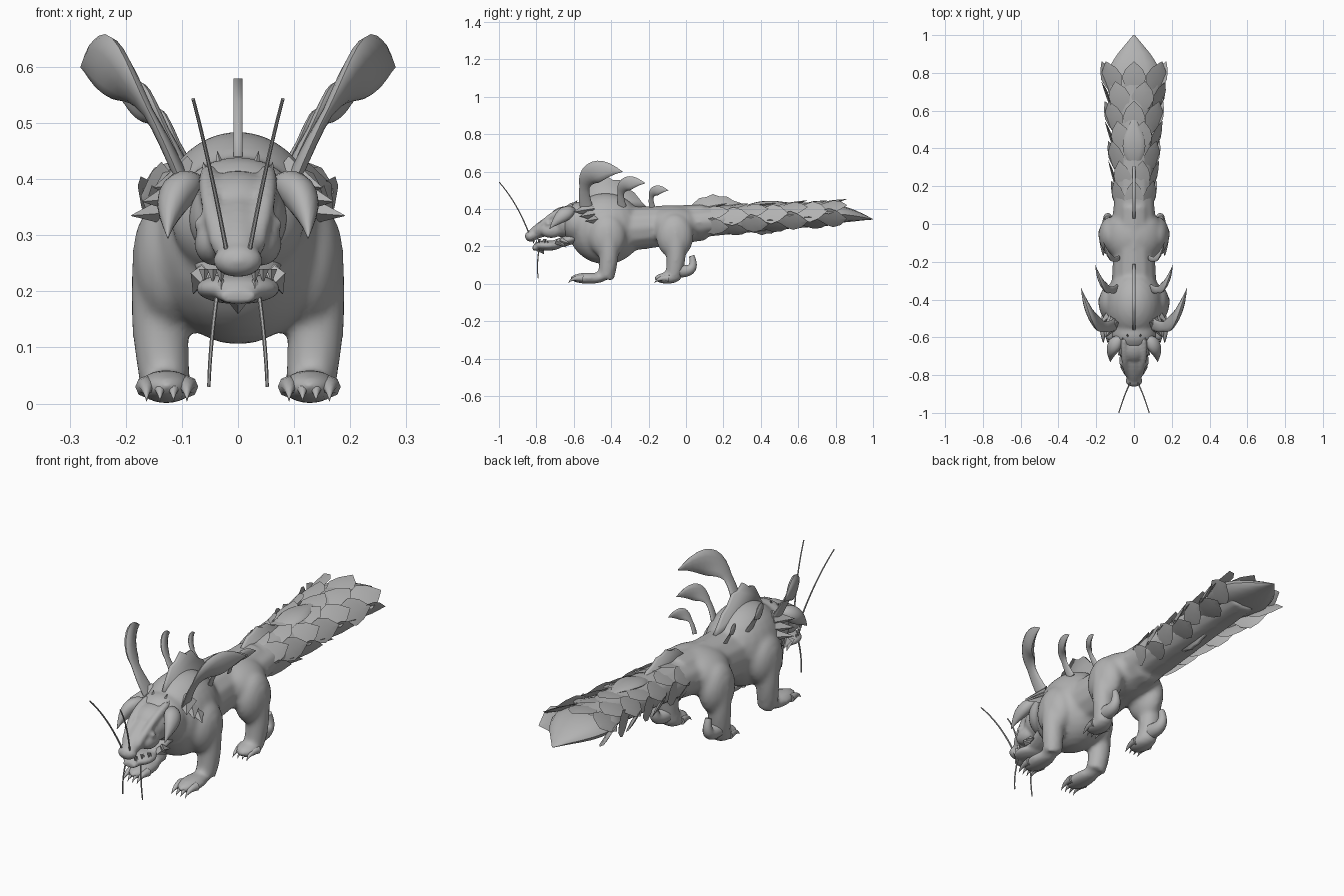
import bpy, bmesh, math
from mathutils import Vector, Matrix

if "Cube" in bpy.data.objects:
    bpy.data.objects.remove(bpy.data.objects["Cube"], do_unlink=True)

SHADE = (0.45, 0.45, 0.45, 1)
grey = bpy.data.materials.new("stone_grey")
grey.use_nodes = True
grey.diffuse_color = SHADE
grey.node_tree.nodes["Principled BSDF"].inputs["Base Color"].default_value = SHADE

SIDEWAYS = Vector((1, 0, 0))
LENGTHWAYS = Vector((0, 1, 0))


# Thickness rules along a swept part, from its start (t = 0) to its end (t = 1)
def even(t):
    return 1


def slim(t):
    return 1 - t / 4


def narrowing(t):
    return 1 - t * 0.6


def pointed(t):
    return max(1 - t, 0.02)


def leaf(t):
    return max(math.sin(math.pi * t), 0.03)


def hooked_blade(t):
    return max(math.sin(math.pi * t ** 1.5), (1 - t) * 0.6, 0.03)


def sweep(bm, start, bend, end, size, rule=even, flat=1, across=SIDEWAYS, steps=10, sides=12):
    """Sweep an ellipse along a bent path; flat is its other half size as a ratio."""
    start, bend, end = Vector(start), Vector(bend), Vector(end)
    rings = []
    for i in range(steps + 1):
        t = i / steps
        centre = start.lerp(bend, t).lerp(bend.lerp(end, t), t)
        along = (bend - start).lerp(end - bend, t).normalized()
        u = (across - along * across.dot(along)).normalized() * size * rule(t)
        v = along.cross(u) * flat
        angles = [math.tau * k / sides for k in range(sides)]
        rings.append([bm.verts.new(centre + u * math.cos(a) + v * math.sin(a)) for a in angles])
    for ring, following in zip(rings, rings[1:]):
        for k in range(sides):
            bm.faces.new((ring[k - 1], ring[k], following[k], following[k - 1]))
    bm.faces.new(rings[0])
    bm.faces.new(rings[-1])


def spike(bm, base, tip, size):
    middle = Vector(base).lerp(Vector(tip), 0.5)
    sweep(bm, base, middle, tip, size, pointed, steps=2, sides=4)


def ball(bm, centre, radii):
    place = Matrix.Translation(centre) @ Matrix.Diagonal((*radii, 1))
    bmesh.ops.create_uvsphere(bm, u_segments=24, v_segments=16, radius=1, matrix=place)


def finish(name, bm, mirror=False, blend=0, thickness=0, angle=50):
    """Turn the mesh into an object; blend is the voxel size that fuses its pieces."""
    bmesh.ops.recalc_face_normals(bm, faces=bm.faces)
    mesh = bpy.data.meshes.new(name)
    bm.to_mesh(mesh)
    bm.free()
    mesh.materials.append(grey)
    part = bpy.data.objects.new(name, mesh)
    bpy.context.collection.objects.link(part)
    if thickness:
        solid = part.modifiers.new("Thickness", "SOLIDIFY")
        solid.thickness = thickness
        solid.offset = 0
    if mirror:
        part.modifiers.new("Mirror", "MIRROR").use_mirror_merge = False
    if blend:
        fuse = part.modifiers.new("Fuse", "REMESH")
        fuse.mode = "VOXEL"
        fuse.voxel_size = blend
        fuse.use_smooth_shade = True
        part.modifiers.new("Soften", "SMOOTH").iterations = 6
    bpy.ops.object.select_all(action="DESELECT")
    part.select_set(True)
    bpy.context.view_layer.objects.active = part
    if not blend:
        bpy.ops.object.shade_smooth_by_angle(angle=math.radians(angle))


def single(name, *path, mirror=True, **options):
    bm = bmesh.new()
    sweep(bm, *path, **options)
    finish(name, bm, mirror)


def leg(bm, y, reach):
    """Haunch, shin and foot; reach is how far the foot lies ahead of the leg."""
    ball(bm, (0.12, y, 0.255), (0.067, 0.1, 0.12))
    sweep(bm, (0.125, y, 0.3), (0.15, y + 0.02, 0.15), (0.128, y - 0.01, 0.03), 0.06, slim)
    ball(bm, (0.128, y - reach, 0.03), (0.05, reach / 2 + 0.05, 0.03))


# Body: chest, belly, hips, neck, legs and tail core fused together
body = bmesh.new()
ball(body, (0, -0.43, 0.295), (0.155, 0.2, 0.19))
sweep(body, (0, -0.5, 0.28), (0, -0.2, 0.3), (0, 0.1, 0.33), 0.13, slim)
ball(body, (0, -0.06, 0.315), (0.155, 0.16, 0.105))
ball(body, (0, -0.58, 0.33), (0.12, 0.1, 0.11))
leg(body, -0.42, 0.1)
leg(body, -0.06, 0.04)
sweep(body, (0, -0.05, 0.32), (0, 0.4, 0.36), (0, 0.78, 0.375), 0.115, slim, flat=0.75)
finish("body", body, mirror=True, blend=0.011)

# Toes with claws, and a spur behind each hind foot
toes = bmesh.new()
for front in (-0.55, -0.09):
    for k in range(4):
        x = 0.091 + k * 0.024
        sweep(toes, (x, front, 0.03), (x, front - 0.06, 0.035), (x, front - 0.08, 0.004),
              0.02, pointed, steps=6, sides=8)
finish("toes", toes, mirror=True)
single("hind_spur", (0.135, -0.03, 0.07), (0.14, 0.06, 0.06), (0.14, 0.03, 0.15), 0.036, rule=narrowing)

# Broad tail end and the leaf crest lying on the tail
single("tail_end", (0, 0.5, 0.365), (0, 0.76, 0.4), (0, 1, 0.345), 0.145, mirror=False, rule=leaf, flat=0.35)
single("tail_crest", (0, 0.28, 0.4), (0, 0.4, 0.44), (0, 0.57, 0.43), 0.06, mirror=False, rule=leaf, flat=0.25)

# Rows of broad pointed scales swept back over the top and sides of the tail
scales = bmesh.new()
ROWS = 7
for row in range(ROWS):
    t = row / (ROWS - 1)
    y = 0.1 + t * 0.63
    height = 0.335 + t * 0.04
    wide, tall = 0.098 + t * 0.042, 0.075 - t * 0.015
    for turn in range(5):
        angle = math.radians(turn * 55 - 20 - (row % 2) * 20)
        c, s = math.cos(angle), math.sin(angle)

        def around(grow, back):
            return (c * wide * grow, y + back, height + s * tall * grow)

        sweep(scales, around(0.8, -0.05), around(1, 0.05), around(1.3, 0.13), 0.05 + t * 0.015,
              leaf, flat=0.15, across=Vector((-s * wide, 0, c * tall)), steps=4, sides=4)
finish("tail_scales", scales, angle=30)


# Thin ragged fins on the middle line
def fin(name, front, back, base, height, steps=10):
    bm = bmesh.new()
    outline = [bm.verts.new((0, front, base))]
    for i in range(1, steps):
        t = i / steps
        ragged = 1 - (i % 2) * 0.12
        rise = math.sin(math.pi * t ** 0.8) * ragged
        outline.append(bm.verts.new((0, front + (back - front) * t, base + height * rise)))
    outline.append(bm.verts.new((0, back, base)))
    bm.faces.new(outline)
    finish(name, bm, thickness=0.016)


fin("back_fin", -0.58, -0.2, 0.4, 0.18)
fin("tail_fin", 0, 0.36, 0.39, 0.09)
fin("tail_keel", 0.3, 0.56, 0.32, -0.06)

# Hooked back horns, the same shape at three sizes
BEND = Vector((0.11, -0.07, 0.25))
TIP = Vector((0.18, 0.19, 0.2))
for name, base, scale in (("front_horn", (0.1, -0.53, 0.4), 1),
                          ("middle_horn", (0.09, -0.34, 0.41), 0.64),
                          ("rear_horn", (0.08, -0.18, 0.41), 0.45)):
    foot = Vector(base)
    single(name, foot, foot + BEND * scale, foot + TIP * scale, 0.021 * scale,
           rule=hooked_blade, flat=2.8, steps=14)

# Head: skull, snout, cheeks and brows fused, with a separate open jaw
head = bmesh.new()
ball(head, (0, -0.64, 0.33), (0.088, 0.1, 0.085))
sweep(head, (0, -0.64, 0.33), (0, -0.74, 0.32), (0, -0.83, 0.255), 0.085, narrowing, flat=0.85)
ball(head, (0, -0.83, 0.255), (0.045, 0.032, 0.03))
ball(head, (0.04, -0.72, 0.285), (0.038, 0.06, 0.04))
sweep(head, (0.03, -0.8, 0.28), (0.06, -0.72, 0.39), (0.05, -0.6, 0.41), 0.018)
ball(head, (0.066, -0.735, 0.32), (0.013, 0.016, 0.013))
finish("skull", head, mirror=True, blend=0.007)
jaw = bmesh.new()
sweep(jaw, (0, -0.57, 0.26), (0, -0.7, 0.2), (0, -0.82, 0.19), 0.085, narrowing, flat=0.4)
ball(jaw, (0, -0.74, 0.205), (0.076, 0.075, 0.028))
finish("lower_jaw", jaw, blend=0.007)
single("ear", (0.05, -0.59, 0.39), (0.125, -0.63, 0.41), (0.125, -0.73, 0.295), 0.04,
       rule=leaf, flat=0.8, across=LENGTHWAYS)

# A few teeth along both jaws
teeth = bmesh.new()
for k in range(3):
    x, y = 0.03 + k * 0.015, -0.815 + k * 0.03
    spike(teeth, (x, y, 0.24), (x, y, 0.215), 0.01)
    spike(teeth, (x, y + 0.015, 0.2), (x, y + 0.015, 0.235), 0.01)
finish("teeth", teeth, mirror=True)

# Spikes on the crown, cheeks and chin, and the collar at the shoulders
spines = bmesh.new()
for k in range(2):
    x, y = 0.025 + k * 0.025, -0.62 - k * 0.02
    spike(spines, (x, y, 0.39), (x + 0.012, y + 0.04, 0.45 - k * 0.02), 0.018)
    spike(spines, (0.065, y - 0.05, 0.23), (0.08, y, 0.215 - k * 0.02), 0.02)
spike(spines, (0, -0.78, 0.19), (0, -0.76, 0.16), 0.025)
finish("head_spikes", spines, mirror=True)
collar = bmesh.new()
for k in range(3):
    y, z = -0.51 + k * 0.03, 0.4 - k * 0.025
    spike(collar, (0.09, y, z), (0.15 + k * 0.02, y - 0.09, z - 0.015), 0.042)
finish("collar", collar, mirror=True)

# Whiskers
single("long_whisker", (0.02, -0.84, 0.27), (0.05, -0.9, 0.43), (0.08, -0.998, 0.543), 0.004, rule=slim, sides=6)
single("chin_whisker", (0.038, -0.785, 0.19), (0.05, -0.8, 0.1), (0.052, -0.79, 0.03), 0.004, rule=slim, sides=6)
